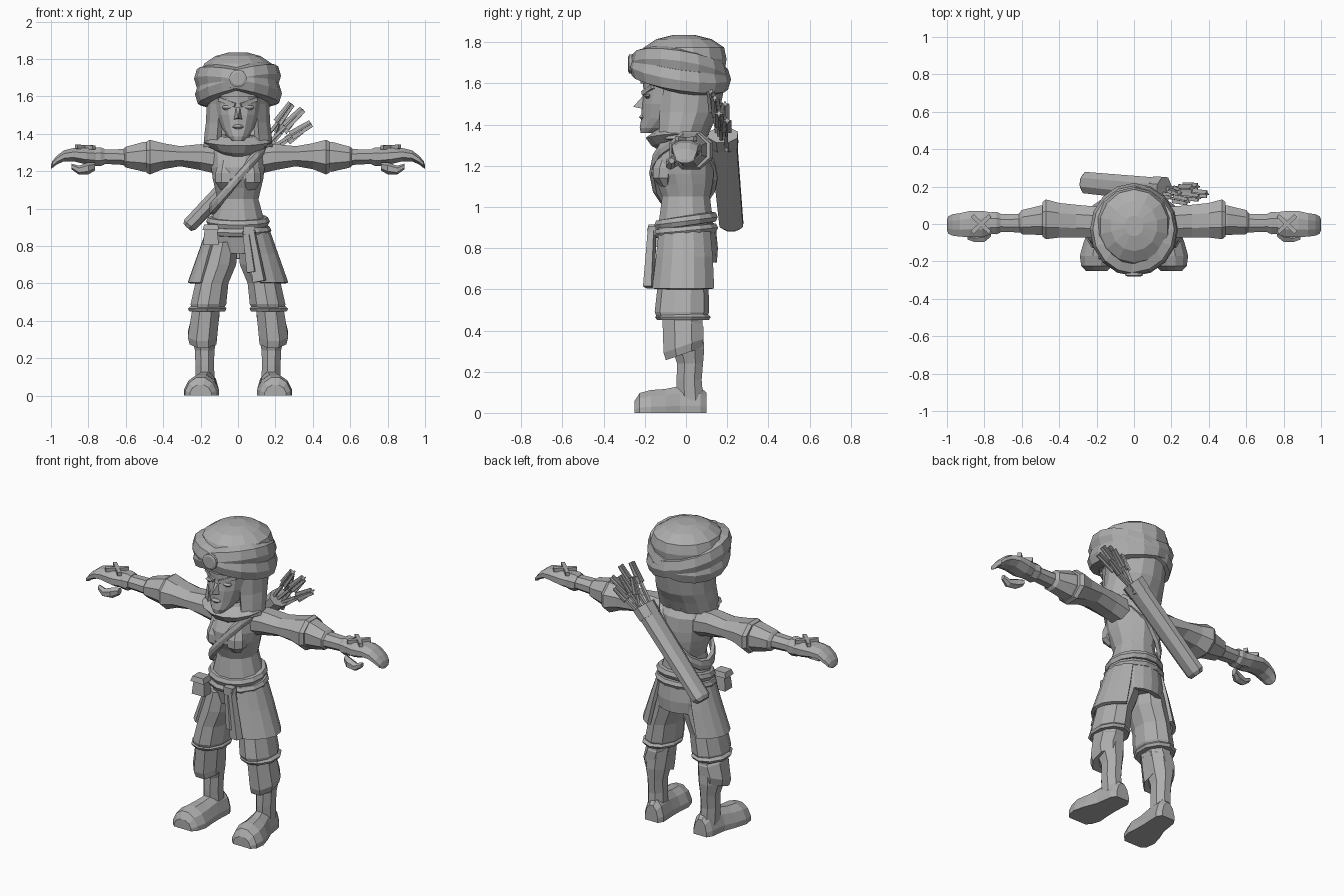
import bpy, bmesh, math
from mathutils import Vector, Matrix

grey = bpy.data.materials.new("plain grey")
grey.diffuse_color = (0.42, 0.42, 0.42, 1)


def finish(name, bm, thick=0):
    bmesh.ops.recalc_face_normals(bm, faces=bm.faces)
    me = bpy.data.meshes.new(name)
    bm.to_mesh(me)
    bm.free()
    me.materials.append(grey)
    ob = bpy.data.objects.new(name, me)
    bpy.context.collection.objects.link(ob)
    if thick:
        mod = ob.modifiers.new("thickness", "SOLIDIFY")
        mod.thickness = thick
        mod.offset = -1
    return ob


def skin(name, loops, closed=True, caps=True, thick=0):
    """Bridge successive loops of points with quads."""
    bm = bmesh.new()
    vs = [[bm.verts.new(p) for p in lp] for lp in loops]
    n = len(vs[0])
    for a, b in zip(vs, vs[1:]):
        for i in range(n if closed else n - 1):
            j = (i + 1) % n
            bm.faces.new((a[i], a[j], b[j], b[i]))
    if closed and caps:
        bm.faces.new(vs[0])
        bm.faces.new(vs[-1])
    return finish(name, bm, thick)


def loft(name, rings, axis="z", n=10, s=1, arc=None, thick=0, floor=None):
    """Rings are (position on axis, centre u, centre v, radius u, radius v)."""
    loops = []
    for t, cu, cv, ru, rv in rings:
        lp = []
        for i in range(n):
            a = (math.radians(arc[0] + (arc[1] - arc[0]) * i / (n - 1)) if arc
                 else 2 * math.pi * (i + 0.5) / n)
            u, v = cu + ru * math.cos(a), cv + rv * math.sin(a)
            p = {"z": (u, v, t), "x": (t, u, v), "y": (u, t, v)}[axis]
            z = p[2] if floor is None else max(floor, p[2])
            lp.append((p[0] * s, p[1], z))
        loops.append(lp)
    return skin(name, loops, closed=arc is None, thick=thick)


def wrap(name, rx, ry, cy, zf, h, t=0.03, n=16):
    """Band of height h round the body; zf gives its centre height."""
    prof = [(-t, -h / 2), (0, -h * 0.4), (t * 0.3, 0), (0, h * 0.4), (-t, h / 2)]
    loops = []
    for i in range(n + 1):
        a = 2 * math.pi * i / n
        c, d = math.cos(a), math.sin(a)
        loops.append([((rx + o) * c, cy + (ry + o) * d, zf(c, d) + z) for o, z in prof])
    return skin(name, loops, caps=False)


def box(name, centre, size, rot=None, taper=1):
    bm = bmesh.new()
    bmesh.ops.create_cube(bm, size=1)
    for v in bm.verts:
        k = taper if v.co.z > 0 else 1
        v.co = Vector((v.co.x * size[0] * k, v.co.y * size[1] * k, v.co.z * size[2]))
        if rot:
            v.co = rot @ v.co
        v.co += Vector(centre)
    return finish(name, bm)


def stick(name, a, b, w, d, taper=1):
    """Box stretched from a to b."""
    a, b = Vector(a), Vector(b)
    q = (b - a).to_track_quat("Z", "Y").to_matrix()
    return box(name, (a + b) / 2, (w, d, (b - a).length), q, taper)


# Head and face
loft("head", [(1.36, 0, -.18, .03, .04), (1.385, 0, -.15, .058, .075),
              (1.43, 0, -.11, .088, .107), (1.5, 0, -.09, .113, .125),
              (1.56, 0, -.085, .12, .122), (1.66, 0, -.08, .13, .13)], n=14)
loft("neck", [(1.28, 0, .0, .08, .08), (1.42, 0, -.04, .07, .09)], n=8)
bm = bmesh.new()
v = [bm.verts.new(p) for p in [(-.012, -.2, 1.55), (.012, -.2, 1.55), (.026, -.2, 1.475),
                               (-.026, -.2, 1.475), (0, -.256, 1.487)]]
for f in [(0, 1, 4), (1, 2, 4), (2, 3, 4), (3, 0, 4), (0, 3, 2, 1)]:
    bm.faces.new([v[i] for i in f])
finish("nose", bm)
loft("lips", [(1.425, 0, -.2, .018, .02), (1.436, 0, -.205, .032, .025),
              (1.45, 0, -.2, .018, .02)], n=8)
for s in (1, -1):
    loft("eye", [(1.527, s * .055, -.183, .018, .012), (1.539, s * .055, -.186, .034, .018),
                 (1.55, s * .058, -.183, .02, .012)], n=8)
    stick("brow", (s * .015, -.208, 1.552), (s * .1, -.162, 1.585), .018, .022)

# Head scarf, open round the face, and its collar
loft("head_scarf", [(1.66, 0, 0, .17, .18), (1.56, 0, .01, .168, .172),
                    (1.46, 0, 0, .172, .162), (1.4, 0, -.015, .18, .145),
                    (1.33, 0, -.03, .185, .13)], n=13, arc=(-52, 232), thick=.035)
skin("collar", [[(r * math.cos(a), -.045 + q * math.sin(a),
                  z - k * max(0, -math.sin(a)) ** 2)
                 for a in [2 * math.pi * i / 14 for i in range(14)]]
                for r, q, z, k in [(.13, .1, 1.395, .02), (.185, .155, 1.355, .02),
                                   (.15, .125, 1.325, .03), (.1, .08, 1.30, .03)]])

# Turban: domed cap and two crossing wraps with a round brooch
loft("turban_cap", [(1.6, 0, -.02, .19, .2), (1.72, 0, -.015, .205, .212),
                    (1.775, 0, -.01, .185, .195), (1.815, 0, -.01, .125, .135),
                    (1.835, 0, -.01, .05, .055)], n=14)
wrap("turban_wrap_rising", .215, .228, -.03, lambda c, d: 1.66 + .05 * c - .035 * d, .125, .05)
wrap("turban_wrap_falling", .22, .234, -.03, lambda c, d: 1.655 - .04 * c - .035 * d, .125, .05)
loft("brooch", [(-.262, 0, 1.695, .047, .047), (-.276, 0, 1.695, .047, .047),
                (-.281, 0, 1.695, .035, .035)], axis="y", n=14)

# Torso, chest strap and belt
loft("torso", [(.76, 0, 0, .12, .115), (.86, 0, 0, .155, .14), (.94, 0, 0, .145, .135),
               (1.05, 0, .0, .113, .12), (1.11, 0, -.005, .128, .138),
               (1.16, 0, -.015, .14, .155), (1.22, 0, -.015, .148, .155),
               (1.3, 0, -.0, .155, .13), (1.345, 0, 0, .12, .095)], n=12)
for s in (1, -1):
    loft("bust", [(1.1, s * .06, -.1, .035, .025), (1.14, s * .065, -.11, .06, .055),
                  (1.19, s * .065, -.105, .06, .06), (1.26, s * .06, -.09, .045, .04)], n=8)
wrap("chest_strap", .15, .163, -.01, lambda c, d: 1.165 + .165 * c, .07, .02)
wrap("belt_lower", .168, .15, 0, lambda c, d: .885 + .015 * d, .05, .035, 14)
wrap("belt_upper", .16, .148, 0, lambda c, d: .932 + .02 * d, .055, .035, 14)

# Skirt panels, pouch and hanging sash ends
for s, a0 in ((1, -62), (-1, -42)):
    loft("skirt_panel", [(.9, 0, 0, .165, .148), (.76, 0, 0, .215, .165),
                         (.605, 0, -.005, .27, .18)], n=7, s=s, arc=(a0, 52), thick=.02)
loft("seat_cloth", [(.9, 0, 0, .155, .145), (.8, 0, 0, .17, .155), (.73, 0, 0, .16, .15)],
     n=7, arc=(35, 145), thick=.03)
box("pouch", (-.145, -.145, .855), (.085, .07, .1), None, .75)
box("pouch_flap", (-.145, -.15, .9), (.09, .08, .03), None, .8)
stick("sash_end_long", (.065, -.165, .89), (.115, -.18, .61), .03, .045, 1.4)
stick("sash_end_short", (.045, -.165, .88), (.075, -.18, .66), .025, .035, 1.3)
box("sash_knot", (.06, -.165, .885), (.06, .04, .045))

for s in (1, -1):
    # Legs, boots and feet
    loft("trouser_leg", [(.46, .165, -.02, .09, .12), (.49, .158, -.02, .1, .132),
                         (.6, .14, -.015, .093, .125), (.7, .105, -.01, .1, .125),
                         (.82, .08, 0, .085, .125)], s=s)
    loft("trouser_hem", [(.45, .165, -.015, .1, .125), (.465, .165, -.015, .108, .135),
                         (.485, .16, -.015, .09, .115)], s=s)
    loft("boot_shaft", [(.06, .175, .02, .055, .07), (.16, .178, .015, .054, .066),
                        (.24, .178, .02, .056, .068), (.31, .18, .01, .072, .085),
                        (.47, .165, -.01, .075, .095)], n=8, s=s)
    cuff = loft("boot_cuff", [(.29, .187, -.01, .078, .095), (.33, .19, -.012, .085, .105),
                              (.44, .172, -.015, .08, .108), (.455, .172, -.015, .07, .095)],
                n=8, s=s)
    for v in cuff.data.vertices:
        v.co.z += v.co.y * -.25 if v.co.z > .4 else v.co.y * .35
    loft("foot", [(.1, .165, 0, .045, .1), (.07, .165, 0, .065, .13), (-.03, .175, 0, .07, .135),
                  (-.1, .188, 0, .085, .12), (-.17, .195, 0, .098, .115),
                  (-.225, .2, 0, .085, .1), (-.25, .2, 0, .06, .06)],
         axis="y", n=12, s=s, floor=0)
    # Sleeves and forearms
    loft("sleeve", [(.1, .01, 1.26, .085, .085), (.2, .01, 1.275, .09, .075),
                    (.31, .015, 1.28, .095, .058), (.4, .02, 1.28, .1, .075),
                    (.47, .025, 1.275, .115, .1), (.49, .025, 1.275, .1, .09)],
         axis="x", n=8, s=s)
    loft("sleeve_cuff", [(.46, .02, 1.275, .085, .08), (.5, .02, 1.277, .085, .087),
                         (.6, .01, 1.275, .07, .06), (.615, .01, 1.275, .05, .045)],
         axis="x", n=8, s=s)
    loft("forearm", [(.58, .005, 1.275, .055, .047), (.75, .005, 1.278, .05, .04)],
         axis="x", n=8, s=s)
    # Gloved hand with curled fingers, thumb and stitched cross
    loft("glove_cuff", [(.715, .005, 1.277, .055, .045), (.735, .005, 1.277, .065, .055),
                        (.77, .005, 1.277, .062, .052)], axis="x", n=8, s=s)
    loft("hand", [(.75, .005, 1.277, .06, .046), (.81, 0, 1.28, .075, .048),
                  (.88, 0, 1.288, .075, .038), (.93, -.005, 1.282, .068, .032),
                  (.97, -.005, 1.258, .062, .025), (.993, -.005, 1.235, .05, .02),
                  (1.0, -.005, 1.222, .03, .01)], axis="x", n=8, s=s)
    loft("thumb", [(.765, -.05, 1.225, .02, .022), (.8, -.07, 1.215, .03, .032),
                   (.85, -.075, 1.205, .026, .024), (.89, -.07, 1.225, .015, .015)],
         axis="x", n=6, s=s)
    for k in (1, -1):
        stick("glove_cross", (s * .77, -.045 * k, 1.327), (s * .865, .045 * k, 1.331), .022, .022)

# Quiver slung across the back, with rim
foot_pt, top_pt = Vector((-.27, .222, .9)), Vector((.16, .18, 1.35))
turn = (top_pt - foot_pt).to_track_quat("Z", "Y").to_matrix().to_4x4()
length = (top_pt - foot_pt).length
case = loft("quiver", [(0, 0, 0, .045, .03), (.02, 0, 0, .062, .042),
                       (length, 0, 0, .07, .05)], n=8)
rim = loft("quiver_rim", [(length - .07, 0, 0, .074, .054), (length, 0, 0, .077, .057)], n=8)
for ob in (case, rim):
    ob.data.transform(Matrix.Translation(foot_pt) @ turn)

# Arrows with crossed feathers
for i, tip in enumerate([(.285, .12, 1.56), (.345, .14, 1.53), (.39, .16, 1.455),
                         (.31, .19, 1.5), (.34, .2, 1.42), (.24, .17, 1.5)]):
    tip = Vector(tip)
    root = top_pt + Vector((-.06 + .012 * i, -.02 + .008 * i, -.04 - .008 * i))
    mid = root.lerp(tip, .6)
    stick("arrow_shaft", root, tip, .016, .016)
    stick("arrow_feather", mid, tip, .05, .01, .8)
    stick("arrow_feather", mid, tip, .01, .05, .8)
